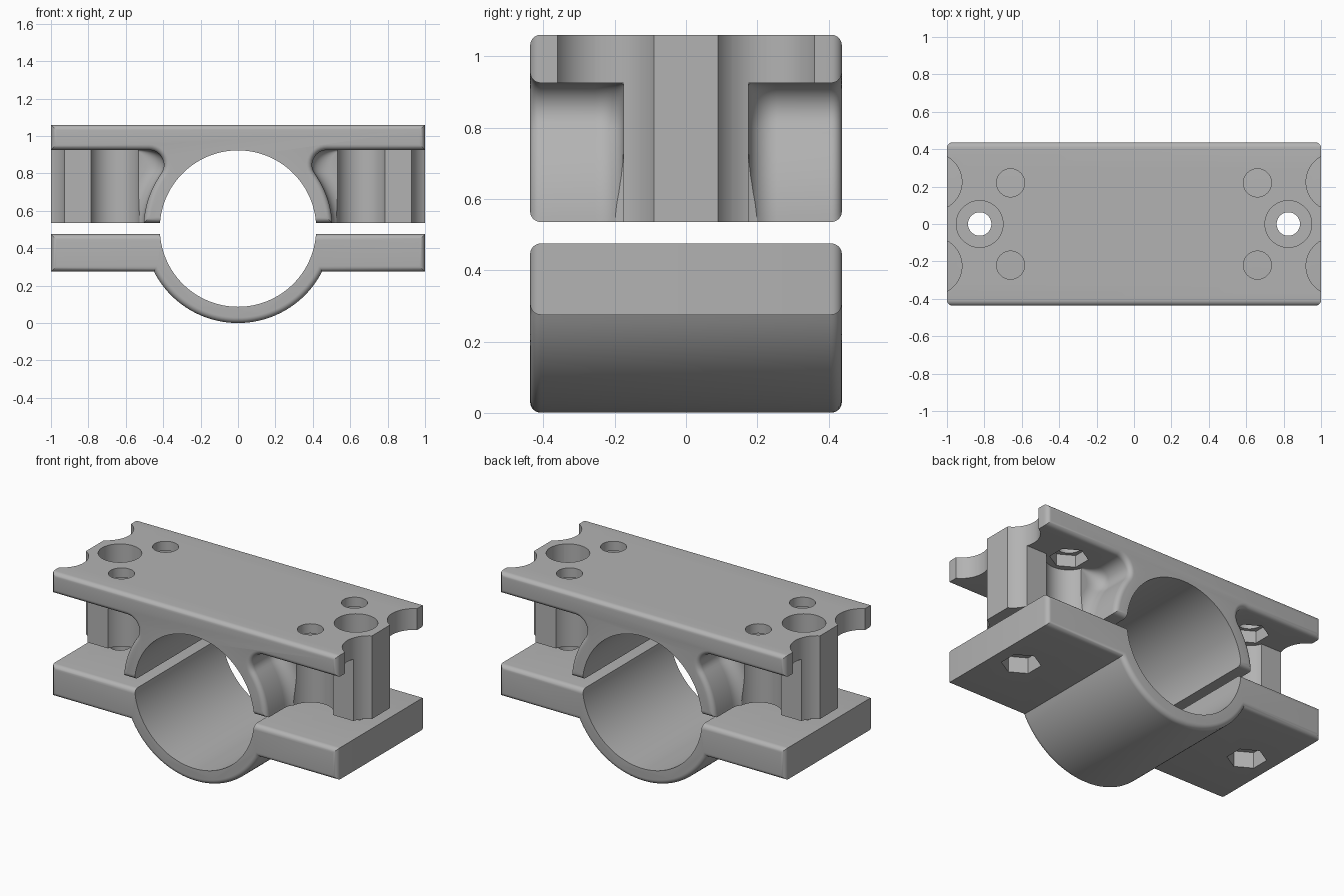
import bpy, bmesh, math

if "Cube" in bpy.data.objects:
    bpy.data.objects.remove(bpy.data.objects["Cube"])

CZ, R, BORE, HALF = 0.505, 0.505, 0.418, 0.437   # bore centre, shell radius, bore radius, half depth
EDGE, FIL = 0.03, 0.08                           # rounded rim and fillet radii

grey = bpy.data.materials.new("mid_grey")
grey.diffuse_color = (0.45, 0.45, 0.45, 1)
grey.use_nodes = True
grey.node_tree.nodes["Principled BSDF"].inputs["Base Color"].default_value = grey.diffuse_color


def new_object(name, bm):
    bmesh.ops.recalc_face_normals(bm, faces=bm.faces)
    me = bpy.data.meshes.new(name)
    bm.to_mesh(me)
    bm.free()
    me.materials.append(grey)
    ob = bpy.data.objects.new(name, me)
    bpy.context.collection.objects.link(ob)
    return ob


def loft(name, rows):
    """Skin equal-length (x, z) profiles placed along y."""
    bm = bmesh.new()
    rings = [[bm.verts.new((x, y, z)) for x, z in prof] for y, prof in rows]
    n = len(rings[0])
    for a, b in zip(rings, rings[1:]):
        for i in range(n):
            j = (i + 1) % n
            bm.faces.new((a[i], a[j], b[j], b[i]))
    bm.faces.new(rings[0])
    bm.faces.new(rings[-1])
    return new_object(name, bm)


def cylinder(name, x, y, z0, z1, r, n=48, turn=0.0):
    bm = bmesh.new()
    rings = [[bm.verts.new((x + r * math.cos(turn + math.tau * i / n),
                            y + r * math.sin(turn + math.tau * i / n), z))
              for i in range(n)] for z in (z0, z1)]
    for i in range(n):
        j = (i + 1) % n
        bm.faces.new((rings[0][i], rings[0][j], rings[1][j], rings[1][i]))
    bm.faces.new(rings[0])
    bm.faces.new(rings[1])
    return new_object(name, bm)


def boolean(ob, tool, operation='DIFFERENCE'):
    tool.hide_render = True
    mod = ob.modifiers.new("bool", 'BOOLEAN')
    mod.operation, mod.solver, mod.object = operation, 'EXACT', tool
    bpy.context.view_layer.objects.active = ob
    bpy.ops.object.modifier_apply(modifier=mod.name)
    bpy.data.objects.remove(tool)


def mirrored(half):
    return half + [(-x, z) for x, z in reversed(half)]


def upper_profile(d):
    """Saddle and plate outline; d < 0 insets everything, d > 0 thickens the shell."""
    t = max(-d, 0)
    r, f, under, zb = R + d, FIL + t, 0.925 + t, 0.535 + t
    zc = under - f
    xc = math.sqrt((r + f) ** 2 - (zc - CZ) ** 2)
    a0, a1 = math.asin((zb - CZ) / r), math.atan2(zc - CZ, xc)
    pts = [(r * math.cos(a0 + (a1 - a0) * i / 16), CZ + r * math.sin(a0 + (a1 - a0) * i / 16))
           for i in range(17)]
    for i in range(1, 13):
        a = a1 + math.pi + (math.pi / 2 - a1 - math.pi) * i / 12
        pts.append((xc + f * math.cos(a), zc + f * math.sin(a)))
    return mirrored(pts + [(1 - t, under), (1 - t, 1.06 - t)])


def lower_profile(d):
    """Flanges with the half-round shell beneath."""
    t = max(-d, 0)
    r, zf = R - t, 0.275 + t
    a0 = math.asin((zf - CZ) / r)
    pts = [(1 - t, 0.475 - t), (1 - t, zf)]
    for i in range(24):
        a = a0 + (-math.pi / 2 - a0) * i / 24
        pts.append((r * math.cos(a), CZ + r * math.sin(a)))
    return mirrored(pts)


def stations(flare):
    """(y, offset) pairs: rounded rims at both ends, optional flare to the middle."""
    half = []
    for i in range(7):
        a = math.pi / 2 * i / 6
        half.append((HALF - EDGE + EDGE * math.cos(a), -EDGE * (1 - math.sin(a))))
    if flare:
        for i in range(9):
            a = math.pi / 2 * i / 8
            half.append((0.255 - FIL * math.sin(a), FIL * (1 - math.cos(a))))
    return half + [(-y, d) for y, d in reversed(half)]


def cut_bore(ob):
    bore = cylinder("bore_cutter", 0, 0, -1, 1, BORE, 128)
    bore.rotation_euler = (math.pi / 2, 0, 0)
    bore.location = (0, 0, CZ)
    bpy.context.view_layer.update()
    boolean(ob, bore)


# Upper clamp: plate with flared saddle, plus a bolt column each side
upper = loft("upper_clamp", [(y, upper_profile(d)) for y, d in stations(True)])
for s in (-1, 1):
    bm = bmesh.new()
    bmesh.ops.create_cube(bm, size=1)
    for v in bm.verts:
        v.co = (s * (0.72 + v.co.x * 0.56), v.co.y * 0.35, 0.7675 + v.co.z * 0.465)
    boolean(upper, new_object("bolt_column", bm), 'UNION')
cut_bore(upper)

# Lower clamp: half-round shell with flanges
lower = loft("lower_clamp", [(y, lower_profile(d)) for y, d in stations(False)])
cut_bore(lower)

for s in (-1, 1):
    # Clamp bolts: through hole, head counterbore, hex nut pocket
    for ob in (upper, lower):
        boolean(ob, cylinder("bolt_hole", s * 0.825, 0, -0.2, 1.3, 0.0625))
    boolean(upper, cylinder("counterbore", s * 0.825, 0, 0.75, 1.3, 0.125))
    boolean(lower, cylinder("nut_pocket", s * 0.825, 0, 0.1, 0.375, 0.113, 6, math.pi / 2))
    for q in (-1, 1):
        # Mounting screws: tool clearance, hex pocket, round hole, and end scallops
        x, y = s * 0.66, q * 0.22
        boolean(upper, cylinder("clearance", x, y, 0.4, 0.925, 0.135, 64))
        boolean(upper, cylinder("hex_pocket", x, y, 0.9, 1.0, 0.11, 6, math.pi / 2))
        boolean(upper, cylinder("screw_hole", x, y, 0.9, 1.3, 0.075))
        boolean(upper, cylinder("scallop", s * 1.074, q * 0.225, 0.4, 1.3, 0.154, 64))

# Smooth curves, crisp edges
for ob in (upper, lower):
    bpy.ops.object.select_all(action='DESELECT')
    ob.select_set(True)
    bpy.context.view_layer.objects.active = ob
    bpy.ops.object.shade_smooth_by_angle(angle=math.radians(30))
